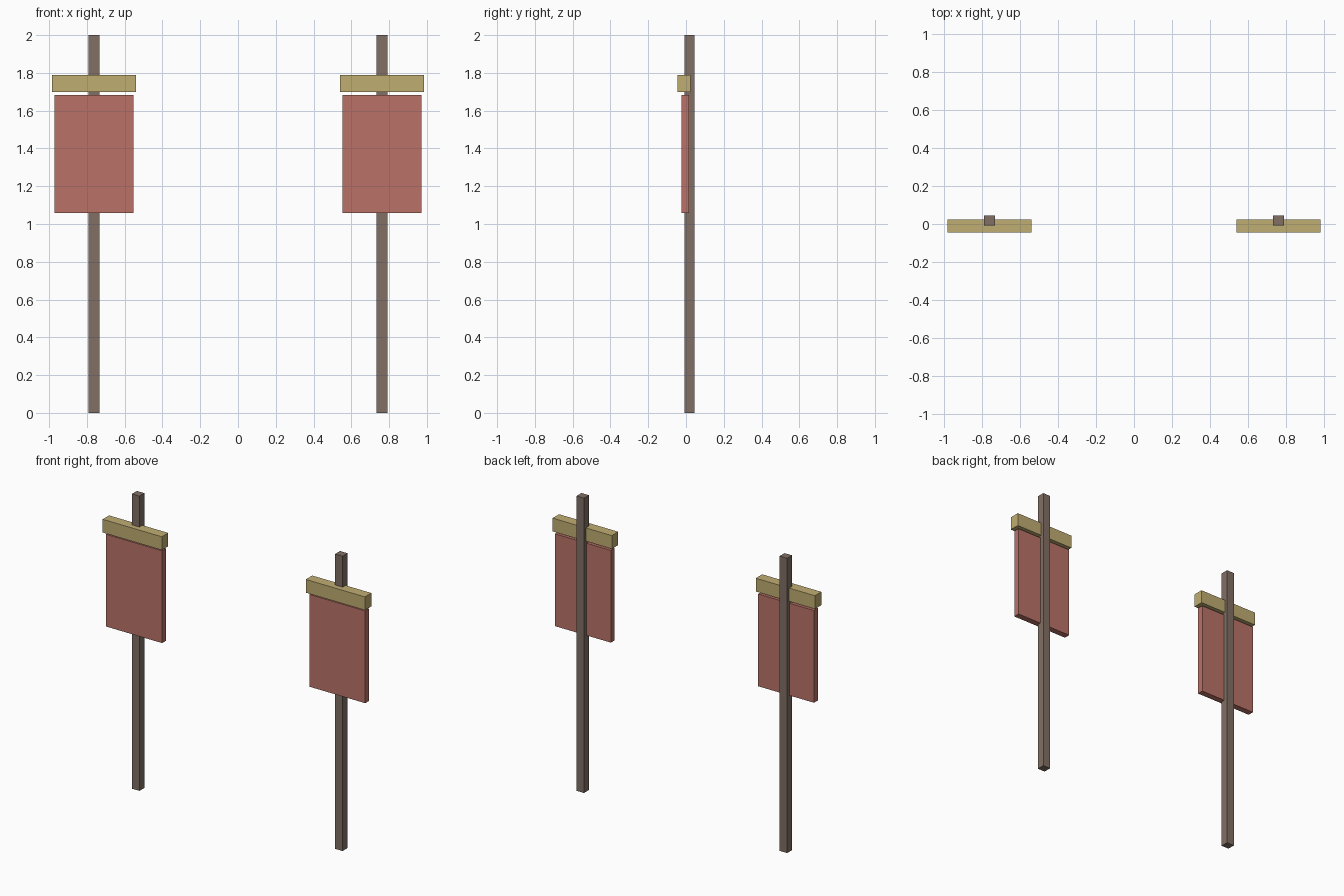
import bpy

if "Cube" in bpy.data.objects:
    bpy.data.objects.remove(bpy.data.objects["Cube"])

CENTRE_X = 0.7625  # distance of each banner pole from the middle


def material(name, rgb):
    mat = bpy.data.materials.new(name)
    mat.diffuse_color = (*rgb, 1.0)
    mat.use_nodes = True
    mat.node_tree.nodes["Principled BSDF"].inputs["Base Color"].default_value = mat.diffuse_color
    return mat


def box(name, x, width, y_range, z_range, mat):
    y0, y1 = y_range
    z0, z1 = z_range
    bpy.ops.mesh.primitive_cube_add(size=1, location=(x, (y0 + y1) / 2, (z0 + z1) / 2))
    obj = bpy.context.object
    obj.name = name
    obj.scale = (width, y1 - y0, z1 - z0)
    bpy.ops.object.transform_apply(location=False, rotation=False, scale=True)
    obj.data.materials.append(mat)
    return obj


wood = material("dark_wood", (0.22, 0.16, 0.13))
gold = material("pale_gold", (0.53, 0.42, 0.17))
cloth = material("red_cloth", (0.49, 0.17, 0.14))

# Two matching banner stands
for side, x in (("left", -CENTRE_X), ("right", CENTRE_X)):
    # Upright pole, behind the banner
    box(f"{side}_pole", x, 0.056, (-0.008, 0.045), (0.0, 2.0), wood)
    # Cross bar above the cloth
    box(f"{side}_cross_bar", x, 0.444, (-0.045, 0.024), (1.70, 1.79), gold)
    # Hanging banner panel
    box(f"{side}_banner", x, 0.42, (-0.025, 0.017), (1.058, 1.684), cloth)
